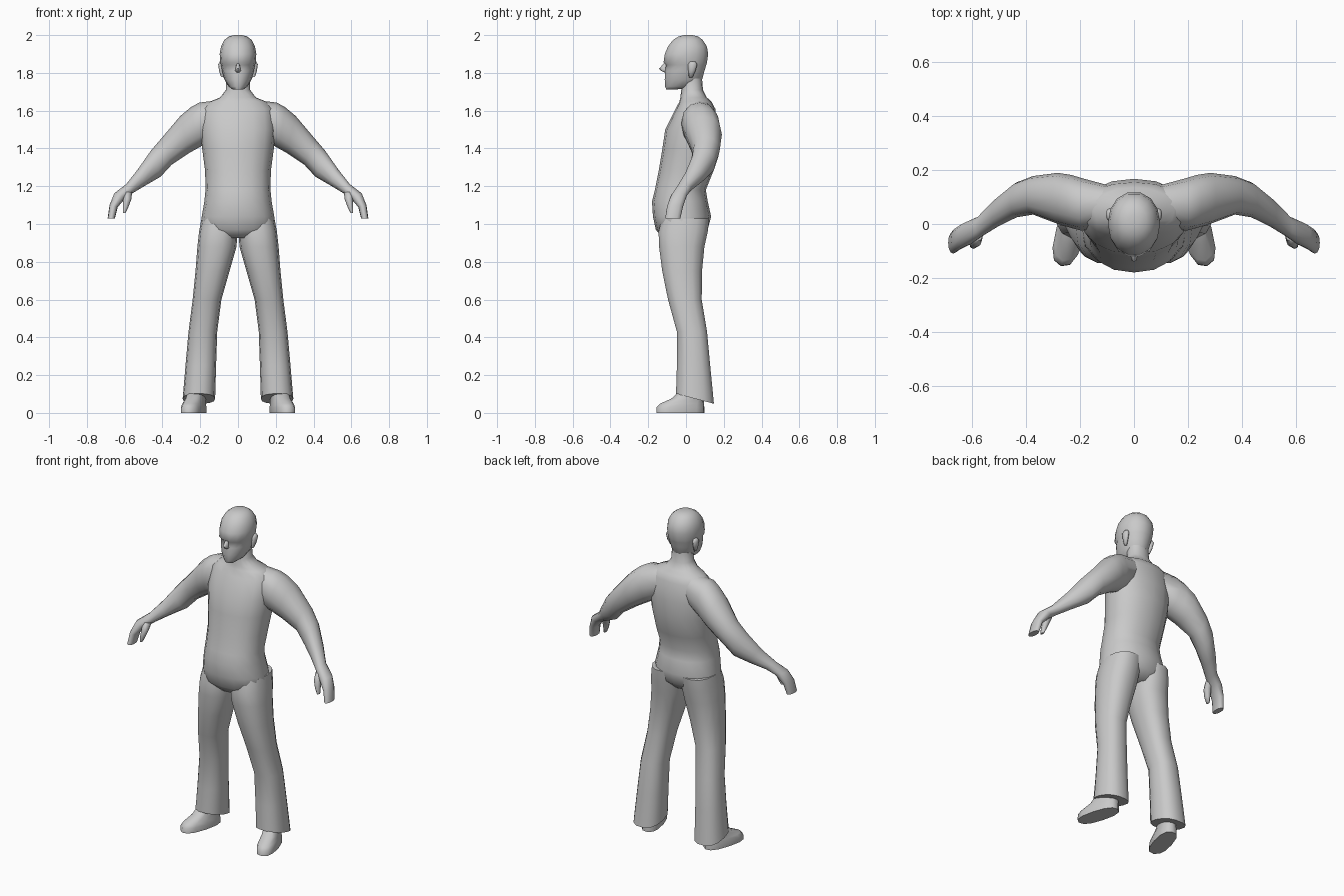
import bpy, bmesh, math
from mathutils import Matrix, Vector

skin = bpy.data.materials.new("plain grey")
skin.diffuse_color = (0.588, 0.588, 0.588, 1)


def loft(name, rings, sides=14, power=2.2, side=1, xform=None, sharp=65):
    """Skin rings (ax, az, bx, bz, front_y, back_y[, slope]); a and b are opposite edge points."""
    bm = bmesh.new()
    loops = []
    for ax, az, bx, bz, y0, y1, *slope in rings:
        drop = slope[0] if slope else 0
        loop = []
        for i in range(sides):
            t = 2 * math.pi * i / sides
            c = math.copysign(abs(math.cos(t)) ** (2 / power), math.cos(t))
            s = math.copysign(abs(math.sin(t)) ** (2 / power), math.sin(t))
            p = Vector(((ax + bx) / 2 + c * (bx - ax) / 2,
                        (y0 + y1) / 2 + s * (y1 - y0) / 2,
                        (az + bz) / 2 + c * (bz - az) / 2 - drop * s))
            if xform:
                p = xform @ p
            p.x *= side
            loop.append(bm.verts.new(p))
        loops.append(loop)
    for a, b in zip(loops, loops[1:]):
        for i in range(sides):
            j = (i + 1) % sides
            bm.faces.new((a[i], a[j], b[j], b[i]))
    bm.faces.new(loops[0])
    bm.faces.new(loops[-1])
    bmesh.ops.recalc_face_normals(bm, faces=bm.faces)
    mesh = bpy.data.meshes.new(name)
    bm.to_mesh(mesh)
    bm.free()
    for f in mesh.polygons:
        f.use_smooth = True
    mesh.set_sharp_from_angle(angle=math.radians(sharp))
    mesh.materials.append(skin)
    ob = bpy.data.objects.new(name, mesh)
    bpy.context.collection.objects.link(ob)
    return ob


def level(rows):
    """Symmetric horizontal rings from (half_width, z, front_y, back_y[, slope])."""
    return [(-w, z, w, z, *rest) for w, z, *rest in rows]


# Torso with neck
loft("torso", level([
    (.062, 1.77, -.02, .085), (.064, 1.71, -.025, .09), (.095, 1.67, -.03, .11),
    (.15, 1.648, -.035, .135), (.19, 1.61, -.055, .155), (.198, 1.5, -.11, .168),
    (.19, 1.4, -.125, .168), (.174, 1.28, -.145, .145), (.172, 1.18, -.165, .105),
    (.178, 1.12, -.18, .115), (.192, 1.04, -.175, .133), (.198, .97, -.16, .115),
    (.11, .925, -.12, .07)]), sides=16)

# Head with brow step and jaw
loft("head", level([
    (.028, 1.712, -.105, -.05), (.05, 1.728, -.113, .06), (.072, 1.765, -.115, .088),
    (.084, 1.81, -.113, .1), (.09, 1.842, -.108, .11), (.094, 1.855, -.122, .114),
    (.097, 1.9, -.115, .12), (.09, 1.94, -.098, .113), (.072, 1.975, -.07, .09),
    (.048, 1.993, -.04, .065), (.02, 2.0, -.01, .035)]), power=2.1)

# Nose
loft("nose", level([
    (.008, 1.85, -.118, -.09), (.013, 1.822, -.142, -.09), (.016, 1.81, -.13, -.09),
    (.01, 1.802, -.115, -.09)]), sides=8, power=2)

for side, tag in ((1, "left"), (-1, "right")):
    # Ear
    loft(tag + "_ear", [
        (.075, 1.775, .09, 1.78, .015, .035), (.075, 1.81, .1, 1.81, .012, .05),
        (.075, 1.845, .105, 1.845, .01, .06), (.075, 1.86, .097, 1.86, .02, .05)],
        sides=8, power=2, side=side)

    # Arm, from inside the shoulder to the fingertips
    loft(tag + "_arm", [
        (.10, 1.655, .10, 1.47, .0, .145), (.205, 1.643, .18, 1.42, -.025, .17),
        (.25, 1.618, .215, 1.4, -.015, .182), (.305, 1.572, .26, 1.375, .0, .19),
        (.40, 1.46, .35, 1.315, .035, .178), (.46, 1.39, .41, 1.25, .025, .155),
        (.53, 1.29, .485, 1.207, -.01, .095), (.59, 1.213, .555, 1.165, -.05, .03),
        (.655, 1.162, .592, 1.14, -.08, .005), (.68, 1.1, .637, 1.09, -.1, -.015),
        (.69, 1.03, .652, 1.028, -.11, -.03)], sides=12, side=side)

    # Thumb
    loft(tag + "_thumb", [
        (.61, 1.17, .56, 1.17, -.065, -.015), (.608, 1.135, .565, 1.13, -.085, -.04),
        (.61, 1.09, .58, 1.09, -.092, -.055), (.61, 1.058, .595, 1.058, -.09, -.065)],
        sides=8, power=2, side=side)

    # Flared trouser leg with a hem that dips at the back
    loft(tag + "_leg", [
        (0, 1.03, .193, 1.03, -.13, .125), (.002, .96, .206, .96, -.148, .118),
        (.008, .88, .215, .88, -.145, .1), (.045, .75, .225, .75, -.128, .087),
        (.088, .6, .24, .6, -.097, .085), (.11, .43, .262, .43, -.05, .113),
        (.116, .25, .278, .25, -.05, .13), (.121, .075, .293, .075, -.055, .15, .027)],
        side=side, power=2.4)

    # Foot, turned slightly outwards
    turn = Matrix.Translation((.235, -.03, 0)) @ Matrix.Rotation(math.radians(16), 4, 'Z')
    loft(tag + "_foot", level([
        (.054, 0, -.132, .132), (.055, .03, -.13, .132), (.05, .05, -.11, .13),
        (.046, .075, -.05, .128), (.042, .13, .01, .125)]),
        sides=12, power=2.5, side=side, xform=turn, sharp=50)
